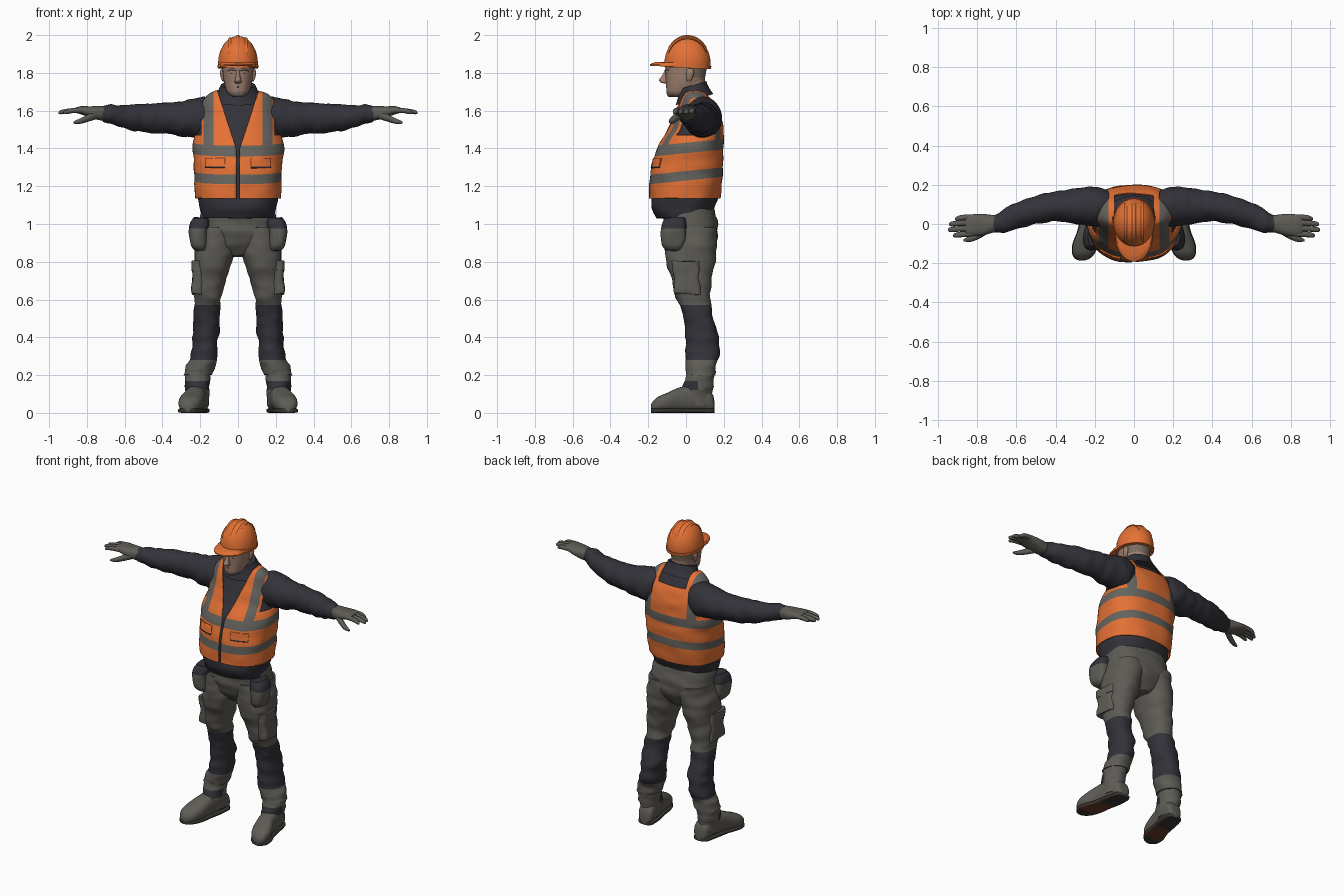
import bpy, bmesh, math
from mathutils import Vector, noise

COLOURS = {
    "safety_orange": (0.78, 0.165, 0.035), "reflective_grey": (0.13, 0.126, 0.112),
    "dark_navy": (0.032, 0.032, 0.041), "work_grey": (0.112, 0.106, 0.092),
    "skin": (0.34, 0.21, 0.155), "grey_hair": (0.20, 0.15, 0.12),
    "sole_brown": (0.14, 0.045, 0.02), "sole_dark": (0.04, 0.037, 0.033),
}
MATS = {}
for key, rgb in COLOURS.items():
    MATS[key] = bpy.data.materials.new(key)
    MATS[key].diffuse_color = (*rgb, 1)


def spline(rings, sub):
    """Catmull-Rom interpolation of ring parameters."""
    out = []
    for i in range(len(rings) - 1):
        p = [rings[min(max(i + k, 0), len(rings) - 1)] for k in (-1, 0, 1, 2)]
        for s in range(sub):
            t = s / sub
            out.append([0.5 * (2 * b + (c - a) * t + (2 * a - 5 * b + 4 * c - d) * t * t
                               + (3 * b - a - 3 * c + d) * t ** 3) for a, b, c, d in zip(*p)])
    return out + [list(rings[-1])]


def loft(name, rings, mats, axis="z", n=32, power=2.0, sub=4, fn=None, caps=True,
         mirror=False, paint=None, cuts=(), drop=None, thick=0):
    """Skin through superellipse rings (position, centre 1, centre 2, radius 1, radius 2)."""
    bm = bmesh.new()
    rows = []
    for pos, c1, c2, r1, r2 in spline(rings, sub):
        row = []
        for k in range(n):
            a = 2 * math.pi * k / n
            ca, sa = math.cos(a), math.sin(a)
            u = c1 + math.copysign(abs(ca) ** (2 / power), ca) * max(r1, 0.001)
            w = c2 + math.copysign(abs(sa) ** (2 / power), sa) * max(r2, 0.001)
            v = Vector({"x": (pos, u, w), "y": (u, pos, w), "z": (u, w, pos)}[axis])
            row.append(bm.verts.new(fn(v) if fn else v))
        rows.append(row)
    for a, b in zip(rows, rows[1:]):
        for k in range(n):
            bm.faces.new((a[k], a[(k + 1) % n], b[(k + 1) % n], b[k]))
    if caps:
        bm.faces.new(rows[0])
        bm.faces.new(rows[-1])
    bmesh.ops.recalc_face_normals(bm, faces=bm.faces[:])
    for co, no in cuts:
        bmesh.ops.bisect_plane(bm, geom=bm.verts[:] + bm.edges[:] + bm.faces[:],
                               plane_co=co, plane_no=no)
    if drop:
        dead = [f for f in bm.faces if drop(f.calc_center_median())]
        bmesh.ops.delete(bm, geom=dead, context="FACES")
    bm.normal_update()
    for f in bm.faces:
        f.smooth = True
        if paint:
            f.material_index = paint(f.calc_center_median(), f.normal)
    for e in bm.edges:
        e.smooth = e.calc_face_angle(0) < 0.75
    me = bpy.data.meshes.new(name)
    bm.to_mesh(me)
    bm.free()
    for m in mats.split():
        me.materials.append(MATS[m])
    ob = bpy.data.objects.new(name, me)
    bpy.context.collection.objects.link(ob)
    if thick:
        ob.modifiers.new("Thickness", "SOLIDIFY").thickness = thick
    if mirror:
        ob.modifiers.new("Mirror", "MIRROR")
    return ob


def folds(amp, fx, fy, fz):
    """Cloth folds: gentle noise, stretched differently along each axis."""
    return lambda v: v + amp * noise.noise_vector(Vector((v.x * fx, v.y * fy, v.z * fz)))


def flat(z):
    return ((0, 0, z), (0, 0, 1))


def sides(*xs):
    return [((s * x, 0, 0), (1, 0, 0)) for x in xs for s in (-1, 1)]


# Upper body profile: height, half width, front, back
PROFILE = [(1.03, .2, -.165, .145), (1.08, .212, -.19, .16), (1.15, .225, -.193, .182),
           (1.25, .23, -.188, .192), (1.35, .235, -.168, .197), (1.42, .238, -.14, .197),
           (1.5, .22, -.095, .195), (1.58, .203, -.06, .18), (1.65, .188, -.035, .145),
           (1.69, .15, -.02, .11), (1.71, .09, -.01, .09)]


def body(off):
    return [(z, 0, (f + b) / 2, rx + off, (b - f) / 2 + off) for z, rx, f, b in PROFILE]


cloth = folds(.006, 8, 8, 16)
loft("jacket", body(-.011), "dark_navy", n=64, power=2.4, sub=6, fn=cloth)


# Vest with neck opening, armholes and reflective bands
def vest_paint(c, n):
    t = c.z - .1 * c.y
    band = 1.375 < t < 1.43 or 1.23 < t < 1.28
    return int(band or (t > 1.43 and .13 < abs(c.x) < .182))


def vest_drop(c):
    x = abs(c.x)
    neck = x < max(.008, .012 + .33 * (c.z - 1.41)) if c.y < .04 else x < .1 and c.z > 1.63
    return neck or c.z < 1.135 or (x > .195 and c.z > 1.47)


vest_cuts = [((0, 0, t), (0, -.1, 1)) for t in (1.23, 1.28, 1.375, 1.43)]
vest_cuts += sides(.008, .1, .13, .182, .195) + [flat(z) for z in (1.135, 1.47, 1.63)]
vest_cuts += [((s * .012, 0, 1.41), (s, 0, -.33)) for s in (-1, 1)]
loft("safety_vest", body(.002), "safety_orange reflective_grey", n=96, power=2.4, sub=6, fn=cloth,
     caps=False, paint=vest_paint, cuts=vest_cuts, drop=vest_drop, thick=.006)
loft("vest_pocket_flaps", body(.009), "safety_orange dark_navy", n=96, power=2.4, sub=6, fn=cloth,
     caps=False, cuts=sides(.07, .175) + [flat(z) for z in (1.297, 1.304, 1.35)], thick=.008,
     drop=lambda c: not (c.y < 0 and .07 < abs(c.x) < .175 and 1.297 < c.z < 1.35),
     paint=lambda c, n: int(c.z < 1.304))

# Jacket collar, tilted higher at the back
loft("collar", [(1.655, 0, .045, .135, .1), (1.695, 0, .04, .11, .082), (1.735, 0, .035, .092, .072)],
     "dark_navy", fn=lambda v: v + Vector((0, 0, .3 * (v.y - .035))))

# Sleeves
loft("sleeves", [(.13, .085, 1.565, .085, .095), (.2, .09, 1.562, .1, .108), (.3, .09, 1.557, .09, .093),
                 (.4, .09, 1.56, .075, .08), (.5, .07, 1.562, .07, .072), (.6, .04, 1.567, .068, .064),
                 (.68, .012, 1.583, .054, .048), (.715, .003, 1.585, .047, .042)],
     "dark_navy", "x", fn=folds(.009, 24, 9, 9), sub=6, mirror=True)

# Gloves: palm, four fingers, thumb
loft("glove_palms", [(.69, .003, 1.585, .038, .034), (.73, 0, 1.587, .047, .038), (.78, -.004, 1.593, .056, .03),
                     (.83, -.006, 1.602, .055, .022), (.86, -.007, 1.602, .048, .014)],
     "work_grey", "x", power=2.4, mirror=True)
for i, (y, tip) in enumerate([(-.05, .925), (-.021, .95), (.008, .945), (.035, .915)]):
    loft(f"glove_finger_{i + 1}", [(.82, y, 1.602, .014, .014), (.88, y - .003, 1.6, .0145, .0135),
                                   (tip - .012, y - .008, 1.592, .012, .011),
                                   (tip, y - .009, 1.588, .004, .004)],
         "work_grey", "x", n=12, mirror=True)
loft("glove_thumbs", [(.74, -.025, 1.58, .02, .022), (.79, -.055, 1.562, .02, .02),
                      (.835, -.075, 1.545, .016, .015), (.87, -.083, 1.537, .006, .006)],
     "work_grey", "x", n=14, mirror=True)

# Trousers: seat and two legs with dark knee panels
trouser = folds(.011, 8, 8, 20)
loft("trouser_seat", [(.83, 0, .03, .06, .08), (.88, 0, .028, .15, .118), (.94, 0, .027, .198, .14),
                      (1.0, 0, .025, .203, .142), (1.08, 0, .01, .195, .14)],
     "work_grey", n=48, power=2.3, fn=trouser)
loft("trouser_legs", [(.98, .105, .028, .098, .138), (.9, .117, .025, .108, .139), (.8, .132, .022, .1, .13),
                      (.7, .152, .03, .085, .106), (.6, .16, .038, .07, .089), (.5, .168, .066, .071, .079),
                      (.4, .171, .088, .071, .087), (.3, .183, .088, .07, .085), (.24, .202, .08, .074, .08),
                      (.2, .212, .077, .073, .077)],
     "work_grey dark_navy", n=40, sub=6, power=2.2, fn=trouser, mirror=True, cuts=[flat(.28), flat(.57)],
     paint=lambda c, n: int(.28 < c.z < .57))

# Hip tool pouches and thigh pockets
loft("hip_pouches", [(.86, .2, -.07, .02, .03), (.885, .208, -.068, .04, .055), (.95, .212, -.065, .047, .066),
                     (1.0, .205, -.062, .052, .066), (1.035, .195, -.06, .04, .055)],
     "work_grey dark_navy", power=2.6, fn=folds(.008, 15, 15, 15), mirror=True, cuts=[flat(.975)],
     paint=lambda c, n: int(c.z > .975))
loft("thigh_pockets", [(.63, .205, .01, .03, .06), (.64, .21, .008, .034, .07), (.78, .21, -.002, .034, .07),
                       (.795, .205, -.002, .03, .066)],
     "work_grey", power=4, fn=trouser, mirror=True)
loft("thigh_pocket_flaps", [(.755, .21, 0, .038, .073), (.805, .206, -.002, .036, .072)],
     "work_grey", power=4, fn=trouser, mirror=True)

# Boots: shaft with dark lacing, foot and sole turned outward
loft("boot_shafts", [(.04, .21, .07, .057, .07), (.12, .214, .06, .062, .083), (.2, .214, .074, .069, .077),
                     (.26, .203, .08, .06, .07)],
     "work_grey dark_navy", fn=folds(.008, 14, 14, 25), mirror=True, cuts=[flat(.12), flat(.17)],
     paint=lambda c, n: int(.12 < c.z < .17 and c.y < .06))
FOOT = [(.152, .2, .02, .04), (.135, .202, .047, .1), (.06, .212, .056, .14), (-.03, .229, .056, .128),
        (-.1, .247, .064, .098), (-.15, .258, .055, .076), (-.177, .264, .034, .05), (-.186, .266, .012, .034)]
loft("boot_feet", [(y, x, .008 + h / 2, w, h / 2) for y, x, w, h in FOOT],
     "work_grey", "y", power=2.6, mirror=True)
loft("boot_soles", [(y, x, .012, w + .003, .012) for y, x, w, h in FOOT], "sole_dark sole_brown", "y",
     power=5, mirror=True, paint=lambda c, n: int(n.z < -.7 and -.13 < c.y < .02))

# Head, neck and ears
loft("neck", [(1.62, 0, .04, .072, .07), (1.7, 0, .035, .066, .066), (1.78, 0, .035, .066, .065)], "skin")
loft("head", [(1.672, 0, -.06, .022, .03), (1.685, 0, -.045, .048, .056), (1.71, 0, -.022, .063, .082),
              (1.75, 0, -.006, .074, .1), (1.8, 0, -.002, .08, .107), (1.85, 0, .004, .085, .11),
              (1.88, 0, .008, .075, .095)],
     "skin grey_hair", n=40, power=2.2,
     paint=lambda c, n: int((c.y > .03 and c.z > 1.775) or (c.y < -.06 and c.z < 1.705)))
loft("ears", [(1.755, .077, .015, .004, .008), (1.77, .081, .018, .009, .016), (1.805, .085, .022, .011, .021),
              (1.822, .083, .022, .005, .01)], "skin", n=14, mirror=True)

# Face details: nose, brows, eyes, mouth
loft("nose", [(1.815, 0, -.104, .008, .008), (1.785, 0, -.112, .011, .015), (1.762, 0, -.118, .017, .025),
              (1.75, 0, -.112, .018, .021), (1.744, 0, -.106, .01, .01)], "skin", n=16)
loft("brows", [(.014, -.107, 1.815, .006, .006), (.035, -.1, 1.82, .007, .006), (.055, -.083, 1.812, .005, .004)],
     "grey_hair", "x", n=10, mirror=True)
loft("eyes", [(.02, -.101, 1.797, .003, .002), (.032, -.099, 1.798, .004, .005), (.046, -.09, 1.797, .003, .002)],
     "dark_navy", "x", n=10, mirror=True)
loft("mouth", [(-.026, -.088, 1.723, .004, .002), (0, -.1, 1.727, .007, .005), (.026, -.088, 1.723, .004, .002)],
     "grey_hair", "x", n=10)

# Hard hat: domed shell, rim, peak and three crest ribs
dome = [(1.828, 0, .008, .103, .12)]
for i in range(10):
    a = math.pi / 2 * i / 9
    dome.append((1.85 + .145 * math.sin(a), 0, .008, .105 * math.cos(a), .122 * math.cos(a)))
loft("helmet_shell", dome, "safety_orange", n=48, sub=3)
loft("helmet_rim", [(1.826, 0, .009, .107, .124), (1.842, 0, .009, .108, .125)], "safety_orange", n=48, sub=1,
     fn=lambda v: v + Vector((0, 0, -.05 * v.y)))
loft("helmet_peak", [(1.838, 0, -.06, .094, .13), (1.846, 0, -.06, .096, .131), (1.858, 0, -.05, .092, .11)],
     "safety_orange", n=48, sub=2, fn=lambda v: v + Vector((0, 0, -.5 * v.x * v.x)))
for label, x0 in (("helmet_centre_rib", 0), ("helmet_left_rib", -.042), ("helmet_right_rib", .042)):
    rib = []
    for i in range(13):
        y = -.1 + .2 * i / 12
        h = 1 - (x0 / .105) ** 2 - (y / .122) ** 2
        rib.append((y + .008, x0, 1.85 + .145 * math.sqrt(max(h, 0)), .009, .005))
    loft(label, rib, "safety_orange", "y", n=12, sub=2)
